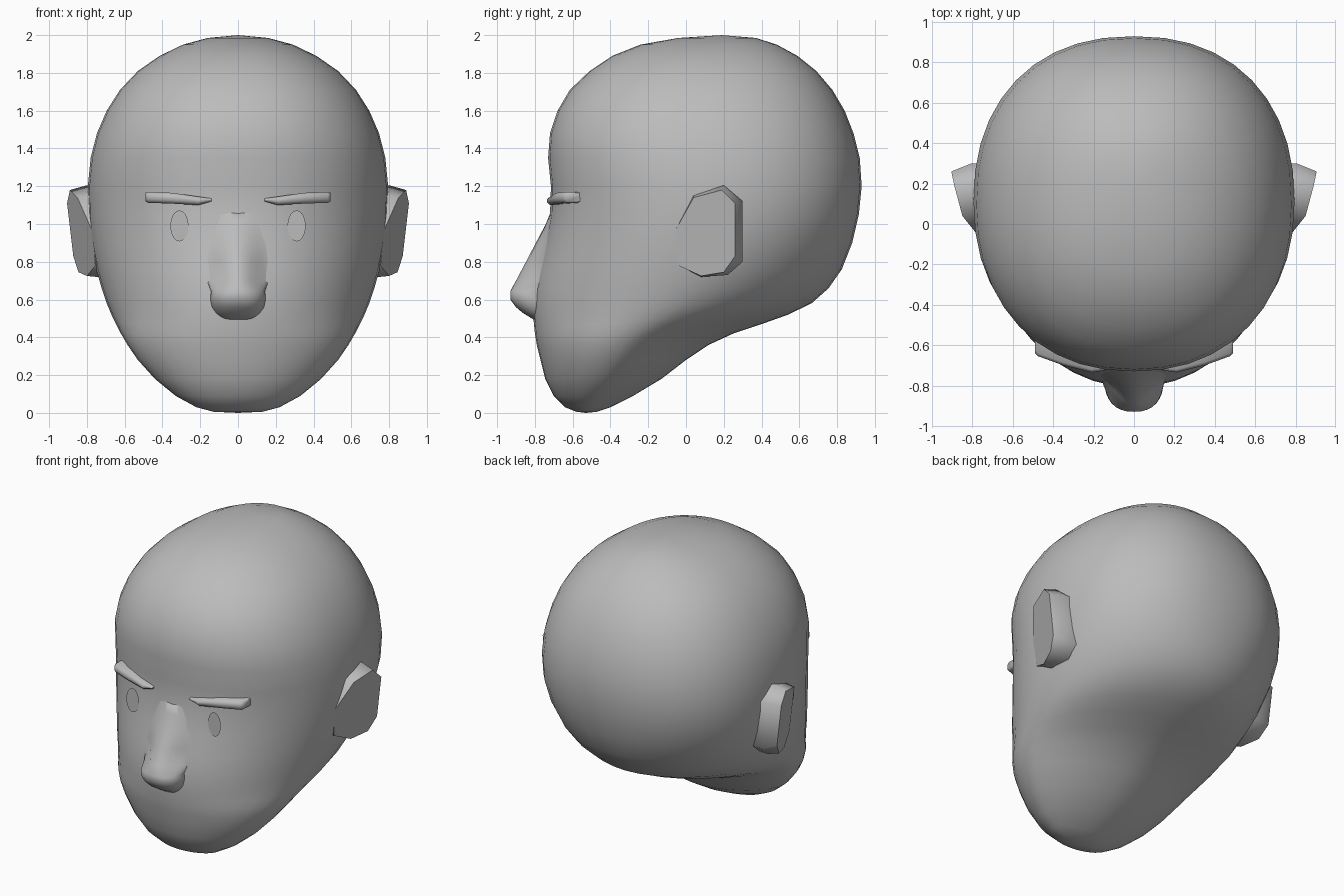
import bpy, bmesh, math

if "Cube" in bpy.data.objects:
    bpy.data.objects.remove(bpy.data.objects["Cube"])

grey = bpy.data.materials.new("plain grey")
grey.diffuse_color = (0.5, 0.5, 0.5, 1)
grey.use_nodes = True
grey.node_tree.nodes["Principled BSDF"].inputs["Base Color"].default_value = grey.diffuse_color


def finish(name, bm, angle):
    bmesh.ops.remove_doubles(bm, verts=bm.verts, dist=0.0005)
    bmesh.ops.recalc_face_normals(bm, faces=bm.faces)
    mesh = bpy.data.meshes.new(name)
    bm.to_mesh(mesh)
    bm.free()
    mesh.materials.append(grey)
    ob = bpy.data.objects.new(name, mesh)
    bpy.context.collection.objects.link(ob)
    bpy.ops.object.select_all(action='DESELECT')
    ob.select_set(True)
    bpy.context.view_layer.objects.active = ob
    bpy.ops.object.shade_smooth_by_angle(angle=math.radians(angle))
    return ob


def loft(name, rings, angle=60):
    """Skin a list of closed rings and cap both ends."""
    bm = bmesh.new()
    vs = [[bm.verts.new(p) for p in r] for r in rings]
    n = len(vs[0])
    for a, b in zip(vs, vs[1:]):
        for i in range(n):
            j = (i + 1) % n
            bm.faces.new((a[i], a[j], b[j], b[i]))
    bm.faces.new(vs[0])
    bm.faces.new(vs[-1])
    return finish(name, bm, angle)


def spow(v, e):
    return math.copysign(abs(v) ** e, v)


def ramp(v, v0, v1, a, b):
    return a + (b - a) * min(1, max(0, (v - v0) / (v1 - v0)))


# Head sections: height, front y, back y, half width
HEAD = [
    (0.0, -0.53, -0.53, 0.0), (0.006, -0.58, -0.47, 0.13), (0.03, -0.64, -0.40, 0.22),
    (0.09, -0.70, -0.28, 0.33), (0.18, -0.745, -0.13, 0.44), (0.28, -0.77, 0.0, 0.53),
    (0.36, -0.79, 0.12, 0.585), (0.42, -0.80, 0.25, 0.62), (0.47, -0.805, 0.40, 0.645),
    (0.52, -0.81, 0.54, 0.67), (0.58, -0.81, 0.665, 0.695), (0.66, -0.805, 0.755, 0.722),
    (0.76, -0.785, 0.825, 0.75), (0.90, -0.75, 0.88, 0.777), (1.05, -0.72, 0.915, 0.792),
    (1.20, -0.715, 0.93, 0.795), (1.35, -0.73, 0.92, 0.78), (1.48, -0.72, 0.887, 0.747),
    (1.60, -0.68, 0.84, 0.695), (1.71, -0.615, 0.775, 0.625), (1.81, -0.51, 0.69, 0.53),
    (1.89, -0.39, 0.59, 0.415), (1.95, -0.24, 0.48, 0.29), (1.985, -0.04, 0.37, 0.16),
    (2.0, 0.19, 0.19, 0.0),
]


def front_power(z):
    return ramp(z, 0.75, 1.3, 1.97, 2.2)


def back_power(z):
    return ramp(z, 0.45, 1.0, 1.75, 2.25)


def head_ring(z, front, back, w, n=40):
    mid, half = (front + back) / 2, (back - front) / 2
    ring = []
    for i in range(n):
        t = 2 * math.pi * i / n
        e = 2 / (front_power(z) if math.sin(t) < 0 else back_power(z))
        ring.append((w * spow(math.cos(t), e), mid + half * spow(math.sin(t), e), z))
    return ring


def face_y(x, z):
    """Depth of the front of the head at a given place."""
    p = front_power(z)
    for a, b in zip(HEAD, HEAD[1:]):
        if a[0] <= z <= b[0]:
            k = (z - a[0]) / (b[0] - a[0])
            f, r, w = (a[i] + k * (b[i] - a[i]) for i in (1, 2, 3))
            return (f + r) / 2 - (r - f) / 2 * (1 - abs(x / w) ** p) ** (1 / p)


loft("head", [head_ring(*s) for s in HEAD], 80)

# Nose sections: height, tip y, half width; the upper ones flare softly into the face
NOSE = [
    (0.49, -0.80, 0.09), (0.53, -0.865, 0.122), (0.56, -0.90, 0.14),
    (0.60, -0.93, 0.148), (0.645, -0.93, 0.145), (0.70, -0.90, 0.165),
    (0.80, -0.847, 0.185), (0.90, -0.795, 0.18), (1.0, -0.742, 0.16), (1.06, -0.718, 0.13),
]


def nose_ring(z, tip, w, n=16):
    ring = []
    for i in range(n + 1):
        c, s = math.cos(math.pi * i / n), math.sin(math.pi * i / n)
        if z < 0.66:
            ring.append((w * spow(c, 0.85), -0.75 + (tip + 0.75) * s ** 0.75, z))
        else:
            bump = (1 + math.cos(math.pi * c)) / 2
            rise = face_y(0, z) + 0.006 - tip
            ring.append((w * c, face_y(w * c, z) + 0.006 - rise * bump, z))
    return ring


loft("nose", [nose_ring(*s) for s in NOSE], 70)

# Eyebrow sections: x, bottom z, top z, front y
BROW = [(0.14, 1.12, 1.135, -0.725), (0.21, 1.10, 1.145, -0.735),
        (0.35, 1.108, 1.165, -0.70), (0.475, 1.112, 1.17, -0.655), (0.49, 1.12, 1.165, -0.64)]
# Ear outer outline: x, y, z, and the step of its rim in x, y, z
EAR = [(0.77, -0.06, 0.96, -0.04, 0, 0), (0.85, 0.04, 1.14, -0.06, 0, 0.01),
       (0.89, 0.19, 1.18, -0.09, 0.01, 0.025), (0.905, 0.26, 1.11, -0.1, 0.04, 0.01),
       (0.872, 0.26, 0.83, -0.08, 0.04, -0.03), (0.845, 0.20, 0.745, -0.07, 0.02, -0.015),
       (0.80, 0.08, 0.725, -0.05, 0, -0.005), (0.755, -0.04, 0.78, -0.04, 0, 0)]

for side, s in (("left", -1), ("right", 1)):
    # Thin six-sided eyebrow
    rings = []
    for x, lo, hi, y in BROW:
        back = face_y(x, 1.13) + 0.04
        m, h = (lo + hi) / 2, (hi - lo) / 2
        rings.append([(s * x, back, lo), (s * x, y + 0.015, lo), (s * x, y, m - h * 0.4),
                      (s * x, y, m + h * 0.4), (s * x, y + 0.015, hi), (s * x, back, hi)])
    loft(side + "_eyebrow", rings, 60)

    # Thin ear slab, flaring out towards the back
    outer = [(s * x, y, z) for x, y, z, *_ in EAR]
    rim = [(s * (x + a), y + b, z + c) for x, y, z, a, b, c in EAR]
    inner = [(s * 0.70, y, z) for x, y, z in rim]
    loft(side + "_ear", [outer, rim, inner], 65)

    # Flat oval eye facing straight ahead
    bm = bmesh.new()
    n = 20
    ring = [(0.31 + 0.048 * math.cos(2 * math.pi * i / n),
             0.99 + 0.082 * math.sin(2 * math.pi * i / n)) for i in range(n)]
    depth = min(face_y(x, z) for x, z in ring) - 0.003
    bm.faces.new([bm.verts.new((s * x, depth, z)) for x, z in ring])
    eye = finish(side + "_eye", bm, 60)
    if eye.data.polygons[0].normal.y > 0:
        eye.data.flip_normals()
